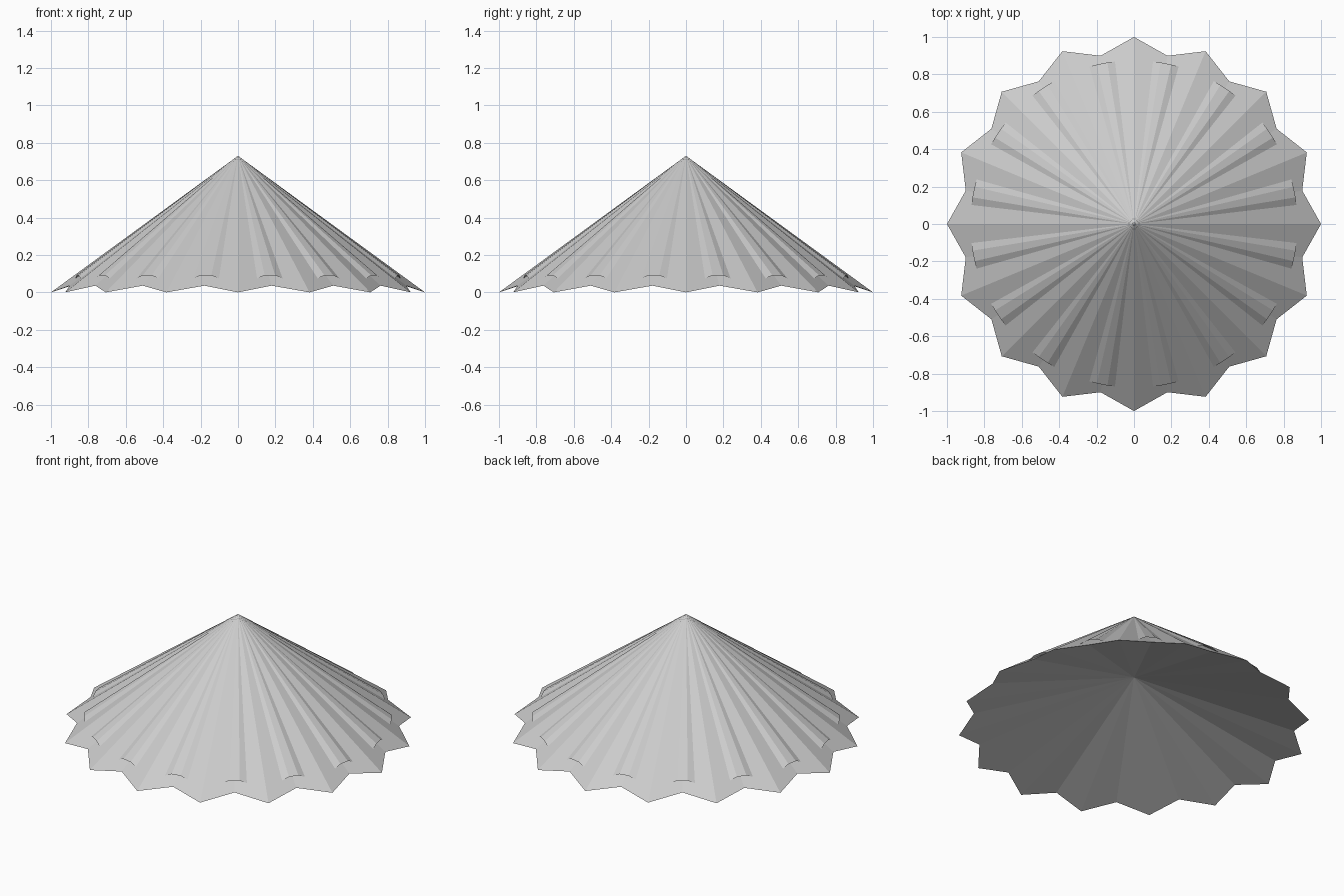
import bpy, bmesh, math

if "Cube" in bpy.data.objects:
    bpy.data.objects.remove(bpy.data.objects["Cube"])

POINTS = 16
APEX = 0.73

grey = bpy.data.materials.new("light_grey")
grey.diffuse_color = (0.6, 0.6, 0.6, 1)
grey.use_nodes = True
grey.node_tree.nodes["Principled BSDF"].inputs["Base Color"].default_value = grey.diffuse_color


def finish(bm, name):
    bmesh.ops.recalc_face_normals(bm, faces=bm.faces)
    mesh = bpy.data.meshes.new(name)
    bm.to_mesh(mesh)
    bm.free()
    mesh.materials.append(grey)
    obj = bpy.data.objects.new(name, mesh)
    bpy.context.collection.objects.link(obj)
    return obj


def fan(bm, rim, z):
    """Join a closed rim to a tip on the axis."""
    tip = bm.verts.new((0, 0, z))
    for a, b in zip(rim, rim[1:] + rim[:1]):
        bm.faces.new((a, b, tip))


def ring(bm, count, offset, shape):
    """Rim of vertices; shape(angle, index) gives radius and height."""
    rim = []
    for i in range(count):
        a = offset + math.tau * i / count
        r, z = shape(a, i)
        rim.append(bm.verts.new((r * math.cos(a), r * math.sin(a), z)))
    return rim


# Pointed canopy: steep folded top, shallow hollow underside
bm = bmesh.new()
rim = ring(bm, POINTS * 2, 0, lambda a, i: (0.917, 0.036) if i % 2 else (1, 0))
fan(bm, rim, APEX)
fan(bm, rim, 0.33)
finish(bm, "pointed_canopy")

# Corrugated cone whose ridges rise out of the canopy valleys
bm = bmesh.new()
rim = ring(bm, POINTS * 6, math.pi / (POINTS * 6),
           lambda a, i: (0.875, 0.068 - 0.027 * math.cos(POINTS * a)))
# (ridges lie half a step round from the canopy points)
fan(bm, rim, APEX)
finish(bm, "corrugated_cone")
